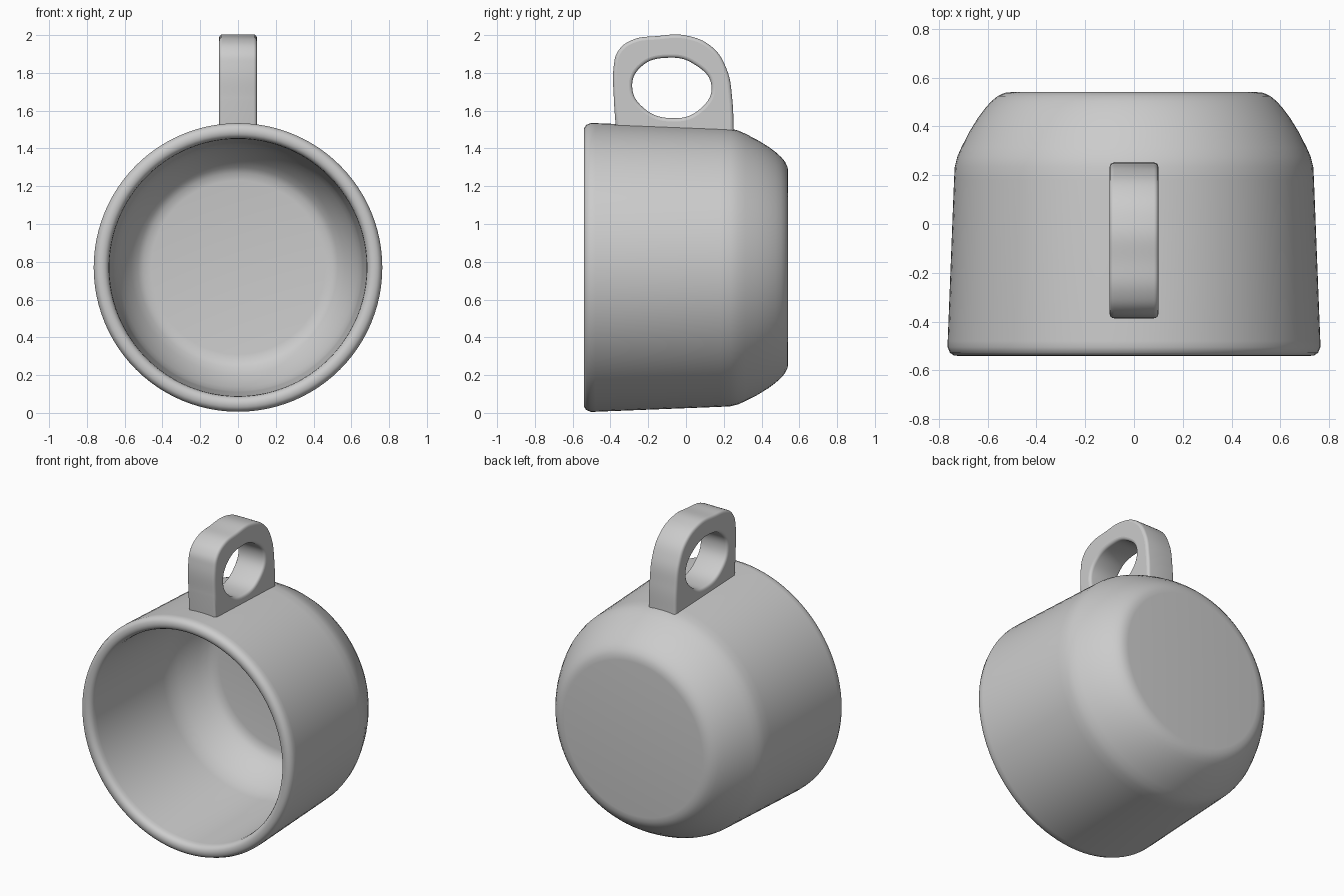
import bpy, bmesh, math
from mathutils import Matrix, Vector

if "Cube" in bpy.data.objects:
    bpy.data.objects.remove(bpy.data.objects["Cube"])

CZ = 0.77  # height of the cup axis


def activate(ob):
    bpy.ops.object.select_all(action='DESELECT')
    ob.select_set(True)
    bpy.context.view_layer.objects.active = ob


def lathe_y(name, profile, steps=96):
    """Spin (radius, y) points around the horizontal cup axis."""
    bm = bmesh.new()
    verts = [bm.verts.new((r, y, CZ)) for r, y in profile]
    edges = [bm.edges.new(p) for p in zip(verts, verts[1:])]
    bmesh.ops.spin(bm, geom=verts + edges, cent=(0, 0, CZ), axis=(0, 1, 0),
                   angle=math.tau, steps=steps, use_duplicate=False)
    bmesh.ops.remove_doubles(bm, verts=bm.verts, dist=1e-4)
    bmesh.ops.recalc_face_normals(bm, faces=bm.faces)
    mesh = bpy.data.meshes.new(name)
    bm.to_mesh(mesh)
    bm.free()
    ob = bpy.data.objects.new(name, mesh)
    bpy.context.collection.objects.link(ob)
    return ob


def add_loop(curve, points):
    """Closed bezier loop from (y, z, handle type) points."""
    sp = curve.splines.new('BEZIER')
    sp.bezier_points.add(len(points) - 1)
    for bp, (y, z, kind) in zip(sp.bezier_points, points):
        bp.co = (y, z, 0)
        bp.handle_left_type = bp.handle_right_type = kind
    sp.use_cyclic_u = True
    sp.resolution_u = 10


# Cup body: outer base, shoulder, wall, rounded rim, inner wall, inner floor
body = lathe_y("cup_body", [
    (0, 0.541), (0.50, 0.541), (0.53, 0.538), (0.56, 0.524), (0.585, 0.503), (0.61, 0.475),
    (0.64, 0.435), (0.675, 0.378), (0.708, 0.314), (0.725, 0.275), (0.735, 0.235),
    (0.738, 0.18), (0.764, -0.48), (0.764, -0.505), (0.755, -0.528), (0.739, -0.539),
    (0.72, -0.541), (0.705, -0.538), (0.692, -0.529), (0.684, -0.513), (0.681, -0.49),
    (0.66, 0.17), (0.652, 0.22), (0.632, 0.28), (0.60, 0.34), (0.565, 0.395),
    (0.53, 0.435), (0.50, 0.455), (0.46, 0.461), (0, 0.461)])

# Handle: thick loop standing on top of the wall, with an egg-shaped hole
curve = bpy.data.curves.new("handle", 'CURVE')
curve.dimensions = '2D'
curve.fill_mode = 'BOTH'
A, V = 'AUTO', 'VECTOR'
add_loop(curve, [(-0.37, 1.49, V), (0.252, 1.48, V), (0.245, 1.66, A), (0.215, 1.82, A),
                 (0.14, 1.935, A), (0.0, 1.998, A), (-0.15, 1.995, A), (-0.29, 1.972, A),
                 (-0.36, 1.915, A), (-0.382, 1.84, A), (-0.382, 1.65, V)])
add_loop(curve, [(-0.285, 1.73, A), (-0.235, 1.835, A), (-0.10, 1.88, A), (0.04, 1.848, A),
                 (0.135, 1.73, A), (0.07, 1.605, A), (-0.07, 1.56, A), (-0.225, 1.615, A)])
curve.extrude = 0.082
curve.bevel_depth = 0.018
curve.bevel_resolution = 3
curve.offset = -0.018
handle = bpy.data.objects.new("handle", curve)
handle.rotation_euler = (math.pi / 2, 0, math.pi / 2)
bpy.context.collection.objects.link(handle)
activate(handle)
bpy.ops.object.convert(target='MESH')
handle = bpy.context.object

# Smooth shading with crisp corners kept
for ob in (body, handle):
    activate(ob)
    bpy.ops.object.shade_smooth_by_angle(angle=math.radians(40))
